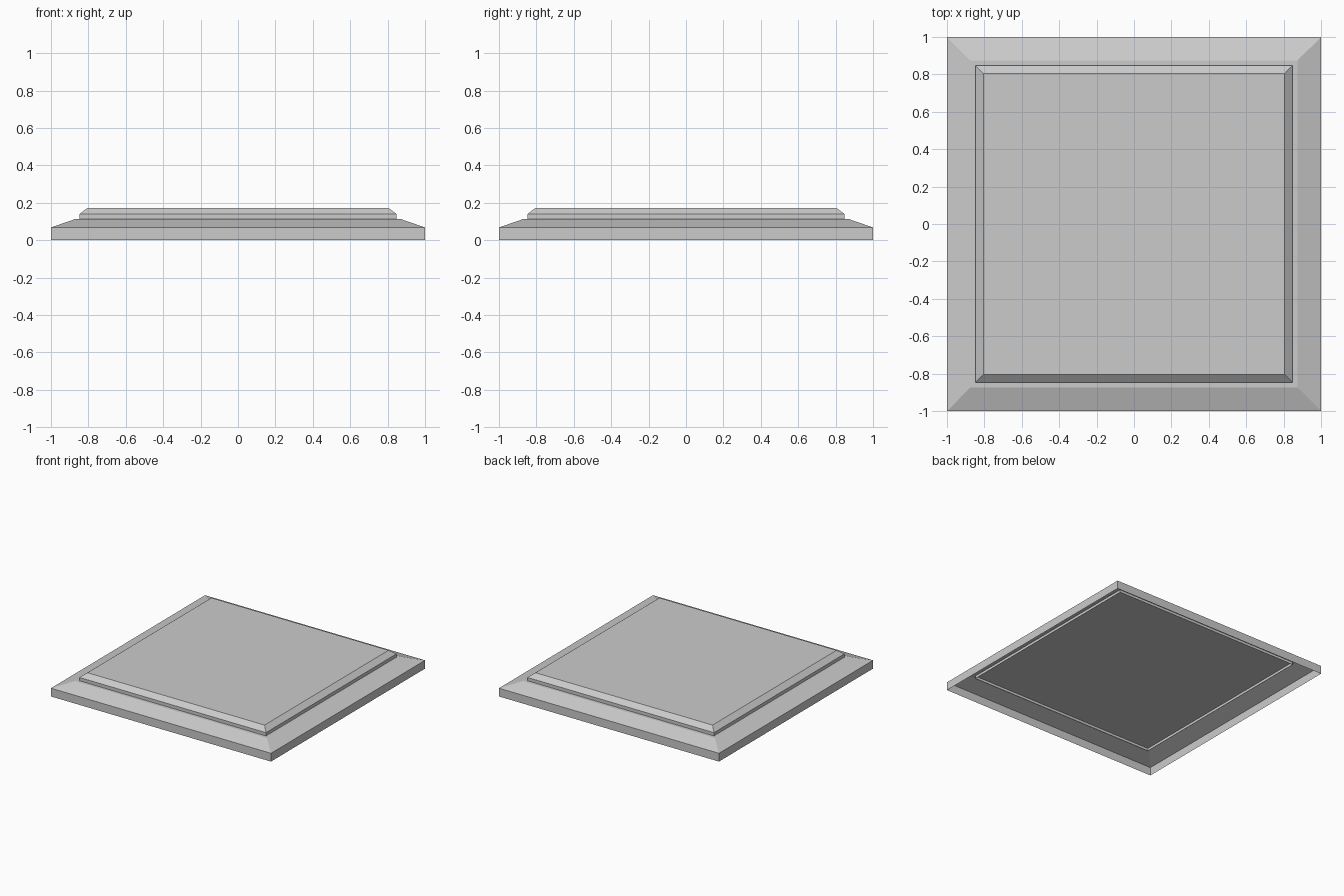
import bpy
import bmesh

cube = bpy.data.objects.get("Cube")
if cube:
    bpy.data.objects.remove(cube, do_unlink=True)

# Plain grey stone
stone = bpy.data.materials.new("grey_stone")
stone.use_nodes = True
stone.diffuse_color = (0.6, 0.6, 0.6, 1)
bsdf = stone.node_tree.nodes["Principled BSDF"]
bsdf.inputs["Base Color"].default_value = stone.diffuse_color


def square_tier(name, profile):
    """Open-bottomed square shell through (half width, height) steps, capped on top."""
    bm = bmesh.new()
    rings = [[bm.verts.new((sx * r, sy * r, z))
              for sx, sy in ((-1, -1), (1, -1), (1, 1), (-1, 1))]
             for r, z in profile]
    for low, high in zip(rings, rings[1:]):
        for i in range(4):
            j = (i + 1) % 4
            bm.faces.new((low[i], low[j], high[j], high[i]))
    bm.faces.new(rings[-1])
    mesh = bpy.data.meshes.new(name)
    bm.to_mesh(mesh)
    bm.free()
    mesh.materials.append(stone)
    obj = bpy.data.objects.new(name, mesh)
    bpy.context.collection.objects.link(obj)
    return obj


# Wide plinth with a shallow sloped rim
square_tier("lower_plinth", [(1, 0), (1, 0.068), (0.873, 0.112)])

# Raised slab with a bevelled edge; its skirt sinks a little into the plinth
square_tier("upper_slab", [(0.848, 0.09), (0.848, 0.139), (0.805, 0.173)])
